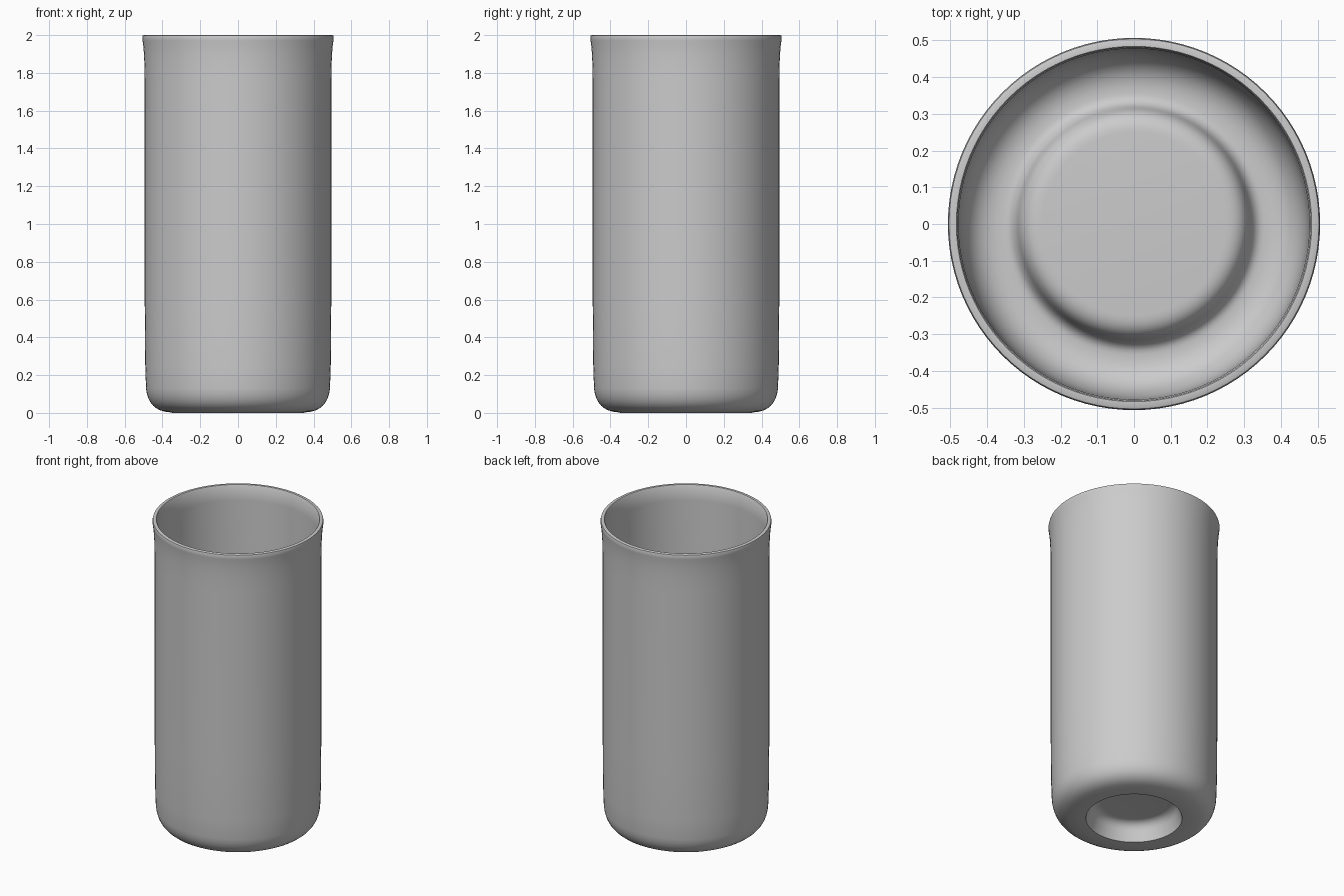
import bpy, bmesh, math
from mathutils import Vector

cube = bpy.data.objects.get("Cube")
if cube:
    bpy.data.objects.remove(cube, do_unlink=True)

SEGMENTS = 96


def make_material(name, color):
    mat = bpy.data.materials.new(name)
    mat.use_nodes = True
    mat.diffuse_color = color
    mat.node_tree.nodes["Principled BSDF"].inputs["Base Color"].default_value = color
    return mat


def fillet(start, corner, end, steps=8):
    """Rounded corner as a quadratic curve, as (radius, height) pairs."""
    a, b, c = Vector(start), Vector(corner), Vector(end)
    ts = [i / steps for i in range(steps + 1)]
    return [tuple(a * (1 - t) ** 2 + b * 2 * t * (1 - t) + c * t * t) for t in ts]


def lathe(name, profile, mat):
    """Revolve a (radius, height) profile around z."""
    bm = bmesh.new()
    verts = [bm.verts.new((r, 0, z)) for r, z in profile]
    edges = [bm.edges.new(pair) for pair in zip(verts, verts[1:])]
    bmesh.ops.spin(bm, geom=verts + edges, cent=(0, 0, 0), axis=(0, 0, 1),
                   angle=math.tau, steps=SEGMENTS)
    bmesh.ops.remove_doubles(bm, verts=bm.verts, dist=0.0001)
    bmesh.ops.recalc_face_normals(bm, faces=bm.faces)
    mesh = bpy.data.meshes.new(name)
    bm.to_mesh(mesh)
    bm.free()
    mesh.materials.append(mat)
    obj = bpy.data.objects.new(name, mesh)
    bpy.context.collection.objects.link(obj)
    bpy.ops.object.select_all(action="DESELECT")
    obj.select_set(True)
    bpy.context.view_layer.objects.active = obj
    bpy.ops.object.shade_smooth_by_angle(angle=math.radians(40))
    return obj


# Hollow underside and flat foot ring
underside = [(0, 0.115)] + fillet((0.2, 0.115), (0.25, 0.115), (0.265, 0.06))
foot = [(0.285, 0.0), (0.345, 0.0)]

# Rounded outer base, straight wall and slightly flared lip
outer = fillet((0.36, 0.003), (0.475, 0.01), (0.487, 0.13))
outer += [(0.491, 0.25), (0.494, 0.6), (0.494, 1.75)]
outer += fillet((0.495, 1.82), (0.497, 1.92), (0.505, 1.97), 4)
lip = [(0.507, 1.985), (0.504, 1.998), (0.5, 2.0), (0.484, 2.0), (0.481, 1.996)]

# Inner wall, rounded trough and raised floor
inner = [(0.478, 1.9), (0.476, 1.0), (0.474, 0.25)]
inner += fillet((0.472, 0.18), (0.46, 0.06), (0.375, 0.05))
inner += fillet((0.355, 0.05), (0.325, 0.05), (0.315, 0.095), 6)
inner += fillet((0.31, 0.11), (0.295, 0.15), (0.25, 0.15), 6) + [(0, 0.15)]

glass_gray = make_material("plain gray", (0.6, 0.6, 0.6, 1))
lathe("tumbler", underside + foot + outer + lip + inner, glass_gray)
